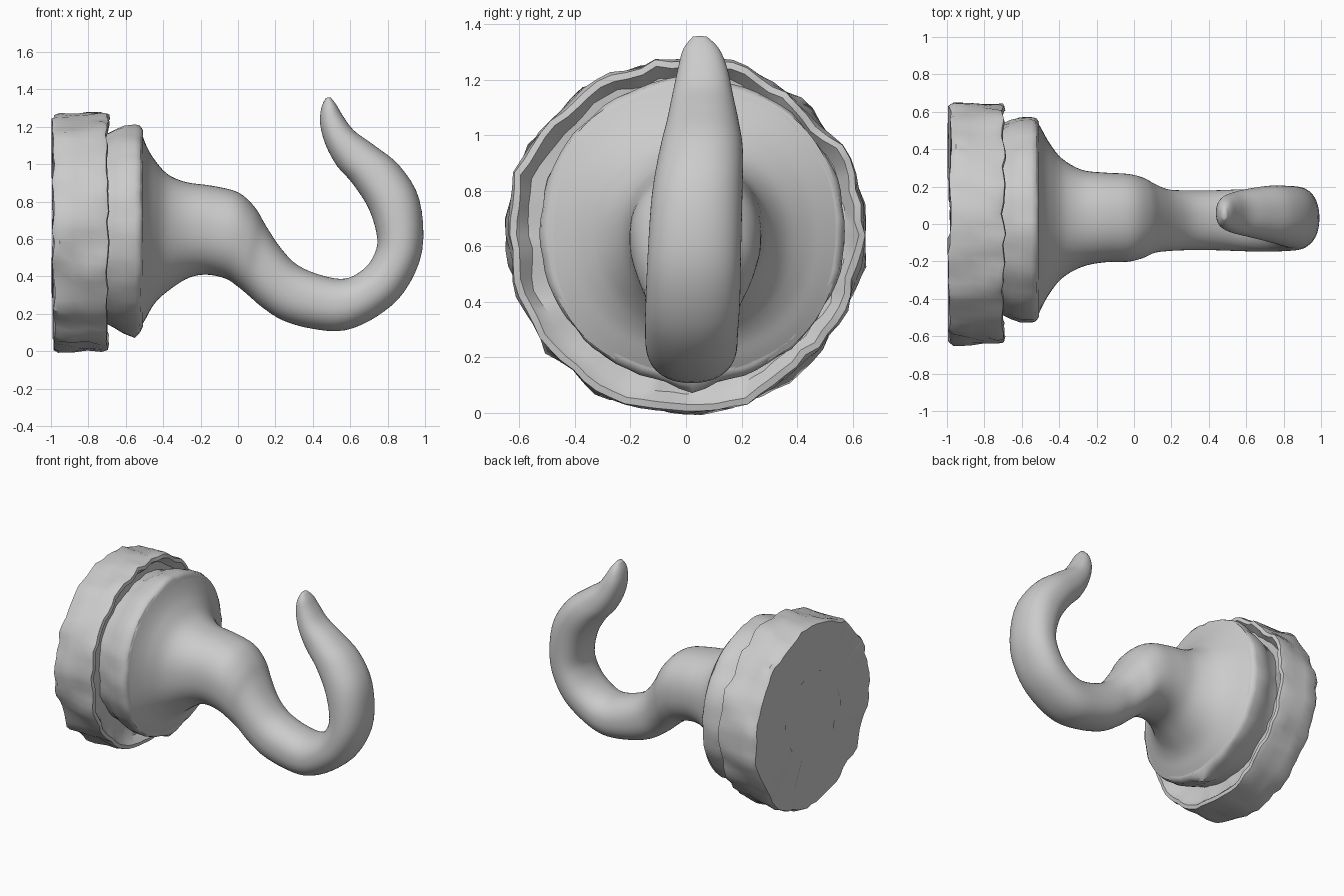
import bpy
import bmesh
from math import sin, cos, pi, exp, copysign
from mathutils import Vector, noise

SIDES = 72

default_cube = bpy.data.objects.get("Cube")
if default_cube:
    bpy.data.objects.remove(default_cube, do_unlink=True)

# One plain grey for the whole casting
grey = bpy.data.materials.new("plain grey")
grey.use_nodes = True
grey.diffuse_color = (0.6, 0.6, 0.6, 1)
grey.node_tree.nodes["Principled BSDF"].inputs["Base Color"].default_value = grey.diffuse_color


def loft(name, rings, crease_angle):
    """Skin a row of closed rings, cap both ends and smooth the result."""
    bm = bmesh.new()
    rows = [[bm.verts.new(point) for point in ring] for ring in rings]
    for row, following in zip(rows, rows[1:]):
        for i in range(SIDES):
            j = (i + 1) % SIDES
            bm.faces.new((row[i], row[j], following[j], following[i]))
    bm.faces.new(rows[0])
    bm.faces.new(rows[-1])
    bmesh.ops.recalc_face_normals(bm, faces=bm.faces)
    mesh = bpy.data.meshes.new(name)
    bm.to_mesh(mesh)
    bm.free()
    mesh.materials.append(grey)
    part = bpy.data.objects.new(name, mesh)
    bpy.context.collection.objects.link(part)
    bpy.ops.object.select_all(action="DESELECT")
    part.select_set(True)
    bpy.context.view_layer.objects.active = part
    bpy.ops.object.shade_smooth_by_angle(angle=crease_angle)
    return part


def rough_ring(x, radius, centre, wobble, drip=0.0):
    """Circle around the x axis, roughened by noise, with an optional low point."""
    ring = []
    for i in range(SIDES):
        angle = 2 * pi * i / SIDES
        out = Vector((0, cos(angle), sin(angle)))
        seed = out * 4 + Vector((x * 5, 0, 0))
        r = radius + wobble * noise.noise(seed) + wobble * 0.5 * noise.noise(seed * 2.5)
        r += drip * exp(-((angle - 1.5 * pi) / 0.12) ** 2)
        shift = wobble * 0.6 * noise.noise(seed * 1.7 + Vector((9, 3, 5)))
        ring.append(Vector((x + shift, centre[0], centre[1])) + out * r)
    return ring


def flat_ring(section):
    """Rounded ring between an inner and an outer point of the side profile."""
    inner = Vector((section[0], 0, section[1]))
    outer = Vector((section[2], 0, section[3]))
    middle, half = (inner + outer) / 2, (inner - outer) / 2
    ring = []
    for i in range(SIDES):
        angle = 2 * pi * i / SIDES
        c, s = cos(angle), sin(angle)
        across = copysign(abs(c) ** 0.9, c)
        along = copysign(abs(s) ** 0.9, s)
        ring.append(middle + half * along + Vector((0, section[4] + section[5] * across, 0)))
    return ring


def smooth_rows(rows, steps):
    """Catmull-Rom interpolation between neighbouring rows of numbers."""
    padded = [rows[0]] + rows + [rows[-1]]
    result = []
    for a, b, c, d in zip(padded, padded[1:], padded[2:], padded[3:]):
        for k in range(steps):
            t = k / steps
            result.append([
                q + t * ((r - p) + t * ((2 * p - 5 * q + 4 * r - s) + t * (3 * q - p - 3 * r + s))) / 2
                for p, q, r, s in zip(a, b, c, d)])
    return result + [rows[-1]]


# Wall plate with a worn rim and a shallow groove in its front
plate_profile = [(-0.985, 0.3), (-0.985, 0.6), (-0.985, 0.628), (-0.96, 0.64), (-0.88, 0.636),
                 (-0.8, 0.636), (-0.73, 0.64), (-0.7, 0.634), (-0.695, 0.61), (-0.74, 0.57), (-0.75, 0.45)]
loft("wall_plate", [rough_ring(x, r, (0, 0.64), 0.03) for x, r in plate_profile], 0.7)

# Collar between the plate and the hook, with a small drip underneath
collar_profile = [(-0.76, 0.5, 0), (-0.7, 0.51, 0), (-0.66, 0.53, 0), (-0.61, 0.548, 0.01),
                  (-0.55, 0.552, 0.035), (-0.525, 0.545, 0.02), (-0.51, 0.525, 0)]
loft("collar", [rough_ring(x, r, (0.022, 0.655), 0.012, d) for x, r, d in collar_profile], 0.9)

# Flared stem and hook: inner x, inner z, outer x, outer z, y centre, y half width
sections = [
    (-0.52, 1.18, -0.52, 0.13, 0.025, 0.53),
    (-0.49, 1.1, -0.49, 0.18, 0.03, 0.47),
    (-0.45, 1.03, -0.45, 0.25, 0.03, 0.4),
    (-0.38, 0.95, -0.39, 0.31, 0.03, 0.32),
    (-0.28, 0.905, -0.28, 0.385, 0.03, 0.26),
    (-0.14, 0.885, -0.18, 0.41, 0.035, 0.24),
    (0, 0.85, -0.07, 0.39, 0.033, 0.235),
    (0.09, 0.77, 0, 0.345, 0.033, 0.215),
    (0.15, 0.67, 0.06, 0.295, 0.03, 0.185),
    (0.23, 0.55, 0.13, 0.235, 0.02, 0.165),
    (0.32, 0.46, 0.24, 0.165, 0.02, 0.16),
    (0.45, 0.405, 0.4, 0.12, 0.02, 0.16),
    (0.57, 0.388, 0.57, 0.112, 0.02, 0.165),
    (0.66, 0.43, 0.74, 0.185, 0.02, 0.168),
    (0.72, 0.5, 0.89, 0.32, 0.025, 0.17),
    (0.745, 0.6, 0.985, 0.54, 0.03, 0.168),
    (0.7, 0.76, 0.97, 0.81, 0.04, 0.163),
    (0.61, 0.9, 0.865, 0.99, 0.055, 0.15),
    (0.53, 0.99, 0.73, 1.1, 0.06, 0.13),
    (0.47, 1.1, 0.62, 1.18, 0.06, 0.11),
    (0.44, 1.21, 0.56, 1.26, 0.06, 0.09),
    (0.445, 1.3, 0.525, 1.32, 0.055, 0.065),
    (0.47, 1.355, 0.495, 1.357, 0.05, 0.025),
]
loft("hook", [flat_ring(row) for row in smooth_rows(sections, 4)], 1.0)
